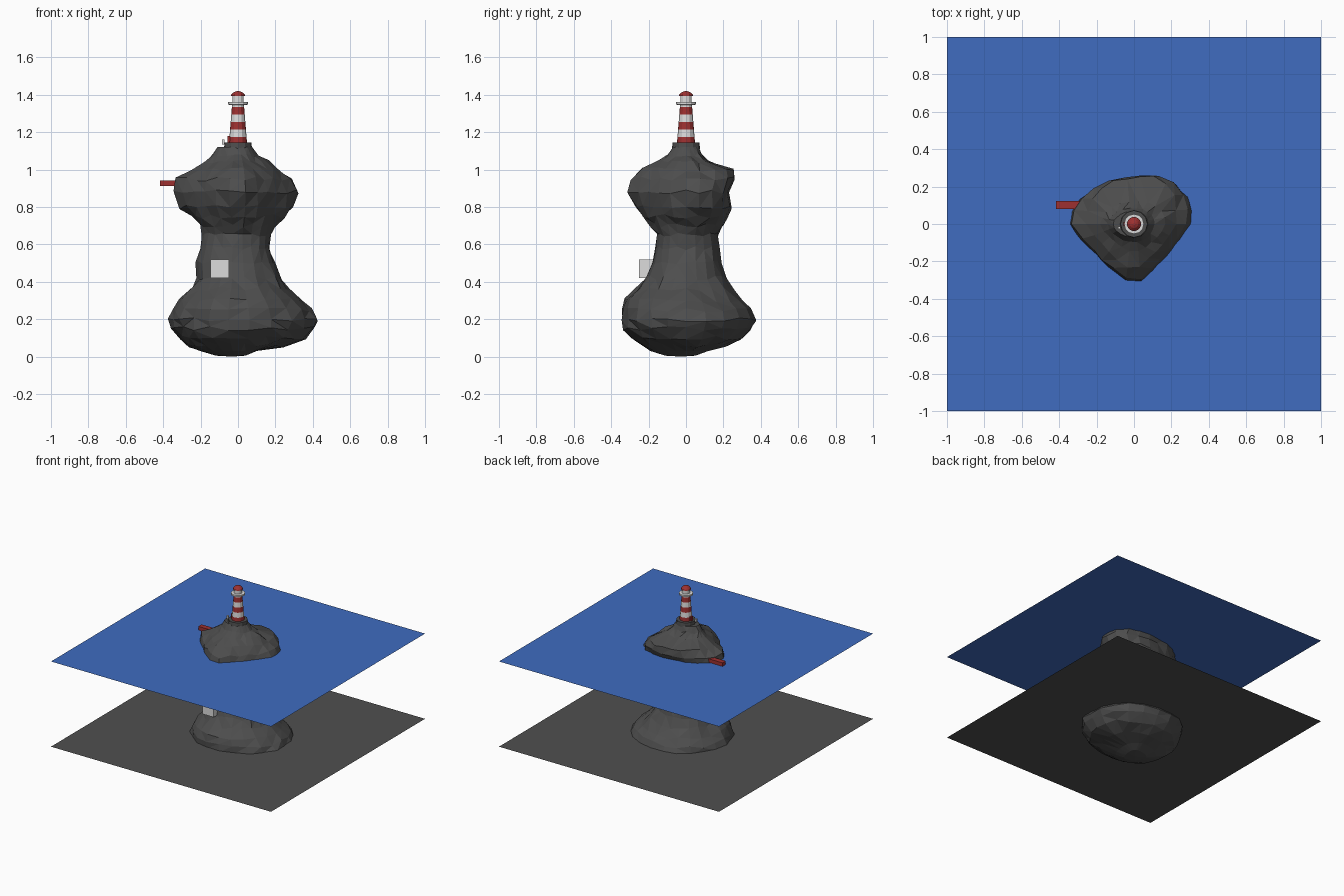
import bpy, bmesh, math, random
from mathutils import Vector

if "Cube" in bpy.data.objects:
    bpy.data.objects.remove(bpy.data.objects["Cube"])

random.seed(4)


def material(name, rgb):
    m = bpy.data.materials.new(name)
    m.diffuse_color = (*rgb, 1)
    m.use_nodes = True
    m.node_tree.nodes["Principled BSDF"].inputs["Base Color"].default_value = m.diffuse_color
    return m


ROCK = material("rock grey", (0.075, 0.075, 0.075))
SEABED = material("seabed grey", (0.08, 0.08, 0.08))
BLUE = material("water blue", (0.05, 0.15, 0.53))
RED = material("red", (0.34, 0.03, 0.03))
WHITE = material("white", (0.72, 0.72, 0.72))


def finish(name, bm, *mats):
    bmesh.ops.recalc_face_normals(bm, faces=bm.faces)
    me = bpy.data.meshes.new(name)
    bm.to_mesh(me)
    bm.free()
    for m in mats:
        me.materials.append(m)
    ob = bpy.data.objects.new(name, me)
    bpy.context.collection.objects.link(ob)
    return ob


def sheet(name, z, mat):
    bm = bmesh.new()
    bmesh.ops.create_grid(bm, x_segments=1, y_segments=1, size=1)
    bmesh.ops.translate(bm, vec=(0, 0, z), verts=bm.verts)
    return finish(name, bm, mat)


def box(name, lo, hi, mat):
    bm = bmesh.new()
    bmesh.ops.create_cube(bm, size=1)
    for v in bm.verts:
        v.co = [lo[i] if v.co[i] < 0 else hi[i] for i in range(3)]
    return finish(name, bm, mat)


def skin(bm, rings):
    """Join rings of vertices and close both ends; returns the bands of faces."""
    bands = []
    n = len(rings[0])
    for a, b in zip(rings, rings[1:]):
        bands.append([bm.faces.new((a[i], a[(i + 1) % n], b[(i + 1) % n], b[i]))
                      for i in range(n)])
    bm.faces.new(rings[0])
    bm.faces.new(rings[-1])
    return bands


def lathe(name, profile, mats, slots=None, sides=12):
    bm = bmesh.new()
    rings = [[bm.verts.new((r * math.cos(2 * math.pi * i / sides),
                            r * math.sin(2 * math.pi * i / sides), z))
              for i in range(sides)] for r, z in profile]
    for k, band in enumerate(skin(bm, rings)):
        for f in band:
            f.material_index = slots[k] if slots else 0
    return finish(name, bm, *mats)


# water surface and seabed
sheet("water_surface", 0.91, BLUE)
sheet("seabed", 0.21, SEABED)

# rock: height, then reach to left, right, front, back
LEVELS = [
    (0.005, .12, .04, .11, .05), (0.03, .20, .10, .19, .12),
    (0.06, .27, .25, .25, .21), (0.10, .32, .37, .30, .30),
    (0.15, .355, .42, .335, .35), (0.20, .37, .435, .345, .375),
    (0.25, .35, .40, .345, .36), (0.30, .31, .345, .33, .31),
    (0.36, .25, .27, .27, .26), (0.42, .22, .235, .22, .215),
    (0.50, .225, .20, .18, .19), (0.58, .205, .17, .165, .18),
    (0.65, .19, .18, .16, .175), (0.70, .20, .20, .19, .20),
    (0.75, .25, .25, .24, .225), (0.80, .32, .29, .29, .235),
    (0.88, .355, .31, .34, .225), (0.95, .33, .28, .32, .255),
    (1.00, .26, .225, .25, .25), (1.04, .18, .165, .15, .12),
    (1.08, .14, .11, .10, .085), (1.12, .11, .075, .07, .07),
]
SEG = 22
bm = bmesh.new()
rings = []
for z, left, right, front, back in LEVELS:
    upper = max(0, min(1, (z - 0.68) / 0.15)) * max(0, min(1, (1.1 - z) / 0.1))
    ring = []
    for i in range(SEG):
        a = 2 * math.pi * i / SEG
        c, s = math.cos(a), math.sin(a)
        diag = abs(math.sin(2 * a))
        # the upper part narrows to a point at the front, swells at the back right
        pinch = 1 - 0.22 * upper * diag if s < 0 else 1 + (0.14 if c > 0 else 0.02) * upper * diag
        pinch *= 1 + random.uniform(-0.035, 0.02)
        x = (right if c > 0 else left) * c * pinch
        y = (back if s > 0 else front) * s * pinch
        dz = random.uniform(-0.012, 0.012) if 0.05 < z < 1.1 else 0
        ring.append(bm.verts.new((x, y, z + dz)))
    rings.append(ring)
skin(bm, rings)
# rounded underside
under = min(bm.faces, key=lambda f: f.calc_center_median().z)
bmesh.ops.poke(bm, faces=[under])
low = min((v for v in bm.verts if len(v.link_edges) == SEG), key=lambda v: v.co.z)
low.co.z = 0
bmesh.ops.triangulate(bm, faces=bm.faces)
finish("rock", bm, ROCK)

# lighthouse: base, striped tower, gallery, lantern room and roof
lathe("lighthouse_base", [(.075, 1.11), (.072, 1.145)], [ROCK])
heights = [1.145, 1.175, 1.215, 1.255, 1.295, 1.335, 1.35]
tower = [(0.048 - 0.016 * (z - 1.145) / 0.2, z) for z in heights]
lathe("lighthouse_tower", tower, [RED, WHITE], [0, 1, 0, 1, 0, 1])
lathe("gallery", [(.045, 1.345), (.053, 1.349), (.053, 1.362), (.045, 1.362)], [WHITE])
lathe("lantern_room", [(.030, 1.36), (.030, 1.397)], [WHITE])
lathe("lantern_roof", [(.038, 1.393), (.036, 1.401), (.022, 1.414), (.006, 1.42)], [RED])

# small entrance on the left of the tower, with a step
box("entrance", (-.055, -.012, 1.14), (-.035, .012, 1.18), RED)
box("entrance_step", (-.085, -.028, 1.135), (-.072, -.014, 1.16), WHITE)

# jetty and submerged block
box("jetty", (-.417, .08, .913), (-.235, .122, .942), RED)
box("underwater_block", (-.147, -.25, .42), (-.047, -.15, .52), WHITE)
